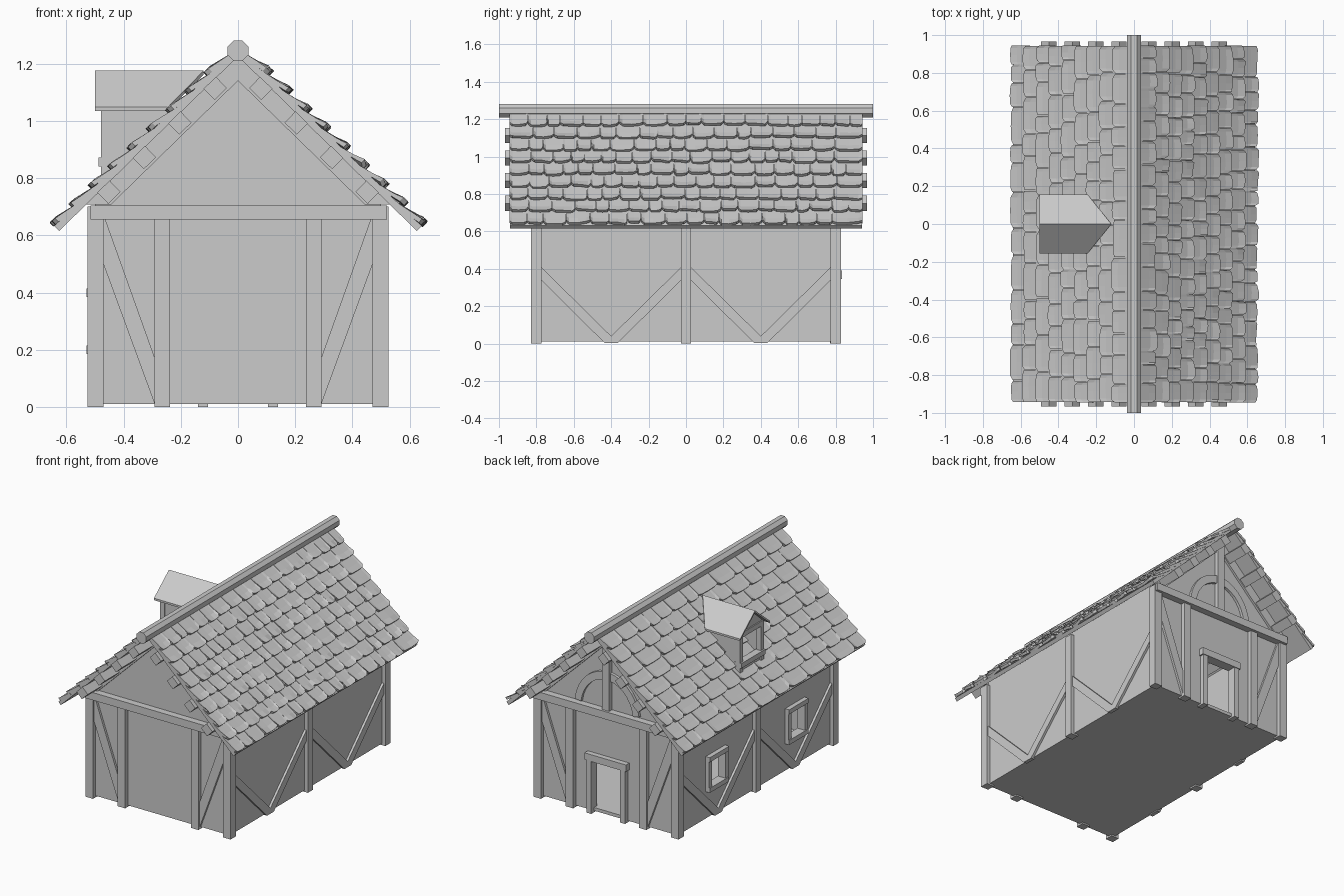
import bpy, bmesh, math, random
from mathutils import Vector

if "Cube" in bpy.data.objects:
    bpy.data.objects.remove(bpy.data.objects["Cube"])

random.seed(4)
A = math.radians(44.3)          # roof pitch
CA, SA, APEX = math.cos(A), math.sin(A), 1.225
EAVE = 0.873                    # slope length


def add_prism(bm, pts, vec):
    """Extrude a planar polygon along a vector."""
    a = [bm.verts.new(p) for p in pts]
    b = [bm.verts.new(Vector(p) + Vector(vec)) for p in pts]
    n = len(a)
    bm.faces.new(a)
    bm.faces.new(b[::-1])
    for i in range(n):
        bm.faces.new((a[i], b[i], b[(i + 1) % n], a[(i + 1) % n]))


def finish(name, bm):
    bmesh.ops.recalc_face_normals(bm, faces=bm.faces[:])
    me = bpy.data.meshes.new(name)
    bm.to_mesh(me)
    bm.free()
    ob = bpy.data.objects.new(name, me)
    bpy.context.collection.objects.link(ob)
    return ob


def prism(name, pts, vec):
    bm = bmesh.new()
    add_prism(bm, pts, vec)
    return finish(name, bm)


def box(name, x0, x1, y0, y1, z0, z1):
    return prism(name, [(x0, y0, z0), (x1, y0, z0), (x1, y1, z0), (x0, y1, z0)], (0, 0, z1 - z0))


def slope(side, s, y, n):
    """Point on the roof: s down the slope, n along its outward normal."""
    return Vector((side * (s * CA + n * SA), y, APEX - s * SA + n * CA))


def cut(target, cutter):
    m = target.modifiers.new("cut", 'BOOLEAN')
    m.operation, m.solver, m.object = 'DIFFERENCE', 'EXACT', cutter
    bpy.context.view_layer.objects.active = target
    bpy.ops.object.modifier_apply(modifier=m.name)
    bpy.data.objects.remove(cutter)


# Hollow house shell with door and window openings
def house_section(w, z0, top, y):
    e = top - w * SA / CA
    return [(-w, y, z0), (w, y, z0), (w, y, e), (0, y, top), (-w, y, e)]

walls = prism("walls", house_section(0.5, 0.01, 1.215, -0.8), (0, 1.6, 0))
cut(walls, prism("cutter", house_section(0.475, 0.03, 1.18, -0.775), (0, 1.55, 0)))
cut(walls, box("cutter", -0.105, 0.105, 0.7, 0.9, 0.031, 0.345))
for wy in (-0.41, 0.41):
    cut(walls, box("cutter", -0.6, -0.4, wy - 0.07, wy + 0.07, 0.215, 0.385))

# Window frames on the left side
for wy in (-0.41, 0.41):
    for s in (-1, 1):
        y = wy + s * 0.085
        box("window_jamb", -0.525, -0.47, y - 0.015, y + 0.015, 0.185, 0.415)
    for z in (0.185, 0.385):
        box("window_rail", -0.53, -0.47, wy - 0.1, wy + 0.1, z, z + 0.03)

# Door frame at the back
for s in (-1, 1):
    box("door_jamb", s * 0.1225 - 0.0175, s * 0.1225 + 0.0175, 0.77, 0.83, 0, 0.35)
box("door_lintel", -0.15, 0.15, 0.77, 0.835, 0.345, 0.39)

# Posts, braces, tie beams and gable rafters
for sx in (-1, 1):
    for y in (-0.8, 0, 0.8):
        x = sx * 0.4975
        box("side_post", x - 0.0275, x + 0.0275, y - 0.0275, y + 0.0275, 0, 0.7)
    for sy in (-1, 1):
        for m in (-1, 1):
            arm = [(0.375, 0.41), (0.375, 0.34), (0.035, 0.003), (0, 0.003), (0, 0.04)]
            prism("side_brace", [(sx * 0.49, sy * 0.4 + m * u, z) for u, z in arm],
                  (sx * 0.025, 0, 0))
        x, y = sx * 0.265, sy * 0.8
        box("gable_post", x - 0.0275, x + 0.0275, y - 0.0275, y + 0.0275, 0, 0.66)
        prism("gable_brace", [(sx * u, sy * 0.79, z) for u, z in
                              [(0.472, 0.66), (0.472, 0.504), (0.29, 0.007), (0.29, 0.17), (0.465, 0.66)]],
              (0, sy * 0.025, 0))
        prism("gable_rafter", [(0, sy * 0.79, 1.225), (sx * 0.53, sy * 0.79, 0.708),
                               (sx * 0.445, sy * 0.79, 0.706), (0, sy * 0.79, 1.14)],
              (0, sy * 0.025, 0))
for sy in (-1, 1):
    y = sy * 0.815
    box("tie_beam", -0.515, 0.52, y - 0.03, y + 0.03, 0.655, 0.705)

# King post and curved braces in the back gable
box("king_post", -0.025, 0.025, 0.79, 0.83, 0.7, 1.17)
for sx in (-1, 1):
    bm = bmesh.new()
    arc = [math.radians(8 + 11 * i) for i in range(8)]
    for a, b in zip(arc, arc[1:]):
        add_prism(bm, [(sx * r * math.cos(t), 0.79, 0.68 + r * 1.15 * math.sin(t))
                       for r, t in ((0.19, a), (0.235, a), (0.235, b), (0.19, b))], (0, 0.028, 0))
    finish("curved_brace", bm)

# Roof boards, purlins and shingles
for side in (-1, 1):
    prism("roof_board", [slope(side, s, -0.94, n) for s, n in
                         ((0, 0), (EAVE, 0), (EAVE, 0.024), (0, 0.024))], (0, 1.88, 0))
    for i in range(4):
        s = 0.135 + i * 0.173
        prism("purlin", [slope(side, s + u, -0.967, n) for u, n in
                         ((-0.03, 0.003), (0.03, 0.003), (0.03, -0.052), (-0.03, -0.052))],
              (0, 1.934, 0))
    bm = bmesh.new()
    curl = 0.011 if side > 0 else 0.003
    for row in range(9):
        low = EAVE - row * 0.094
        y = -0.945
        while y < 0.944:
            w = random.uniform(0.07, 0.13) if side > 0 else random.uniform(0.09, 0.2)
            end = y + w if y + w < 0.88 else 0.945
            wid = end - y
            drop = random.uniform(-0.008, 0.004)
            c = random.uniform(0.008, 0.022)
            lift = [random.uniform(-0.3, 1) * curl for _ in range(3)]
            rows = []
            # cross-lines of the shingle from left to right, with chipped lower corners
            for k, (f, chip) in enumerate(((0.012, c), (0.14, 0), (0.5, -0.002), (0.86, 0), (0.988, c))):
                yy = y + wid * f
                up = lift[(k + 1) // 2]
                b = low + drop - chip
                t = max(low - 0.115, 0.0)
                rows.append([bm.verts.new(slope(side, s, yy, n)) for s, n in
                             ((t, 0.024), (b - 0.04, 0.035 + up * 0.2), (b, 0.042 + up),
                              (b, 0.025 + up), (t, 0.01))])
            for p, q in zip(rows, rows[1:]):
                for j in range(5):
                    bm.faces.new((p[j], p[(j + 1) % 5], q[(j + 1) % 5], q[j]))
            bm.faces.new(rows[0])
            bm.faces.new(rows[-1][::-1])
            y = end
    finish("shingles", bm)

# Octagonal ridge beam
prism("ridge_beam", [(0.039 * math.cos(math.radians(22.5 + 45 * i)), -1,
                      1.245 + 0.039 * math.sin(math.radians(22.5 + 45 * i))) for i in range(8)], (0, 2, 0))

# Dormer: cheeks, front frame and gabled roof
for s in (-1, 1):
    prism("dormer_cheek", [(-0.47, s * 0.12, 0.79), (-0.47, s * 0.12, 1.058), (-0.19, s * 0.12, 1.058)],
          (0, -s * 0.02, 0))
    y = s * 0.108
    box("dormer_post", -0.478, -0.445, y - 0.017, y + 0.017, 0.79, 1.055)
    prism("dormer_roof", [(-0.5, 0, 1.175), (-0.12, 0, 1.175), (-0.245, s * 0.155, 1.048),
                          (-0.5, s * 0.155, 1.048)], (0, 0, -0.013))
box("dormer_sill", -0.488, -0.44, -0.125, 0.125, 0.84, 0.872)
box("dormer_apron", -0.47, -0.45, -0.11, 0.11, 0.78, 0.85)
prism("dormer_gable", [(-0.47, -0.12, 1.06), (-0.47, 0.12, 1.06), (-0.47, 0, 1.165)], (0.02, 0, 0))
box("dormer_lintel", -0.478, -0.445, -0.12, 0.12, 1.03, 1.062)
